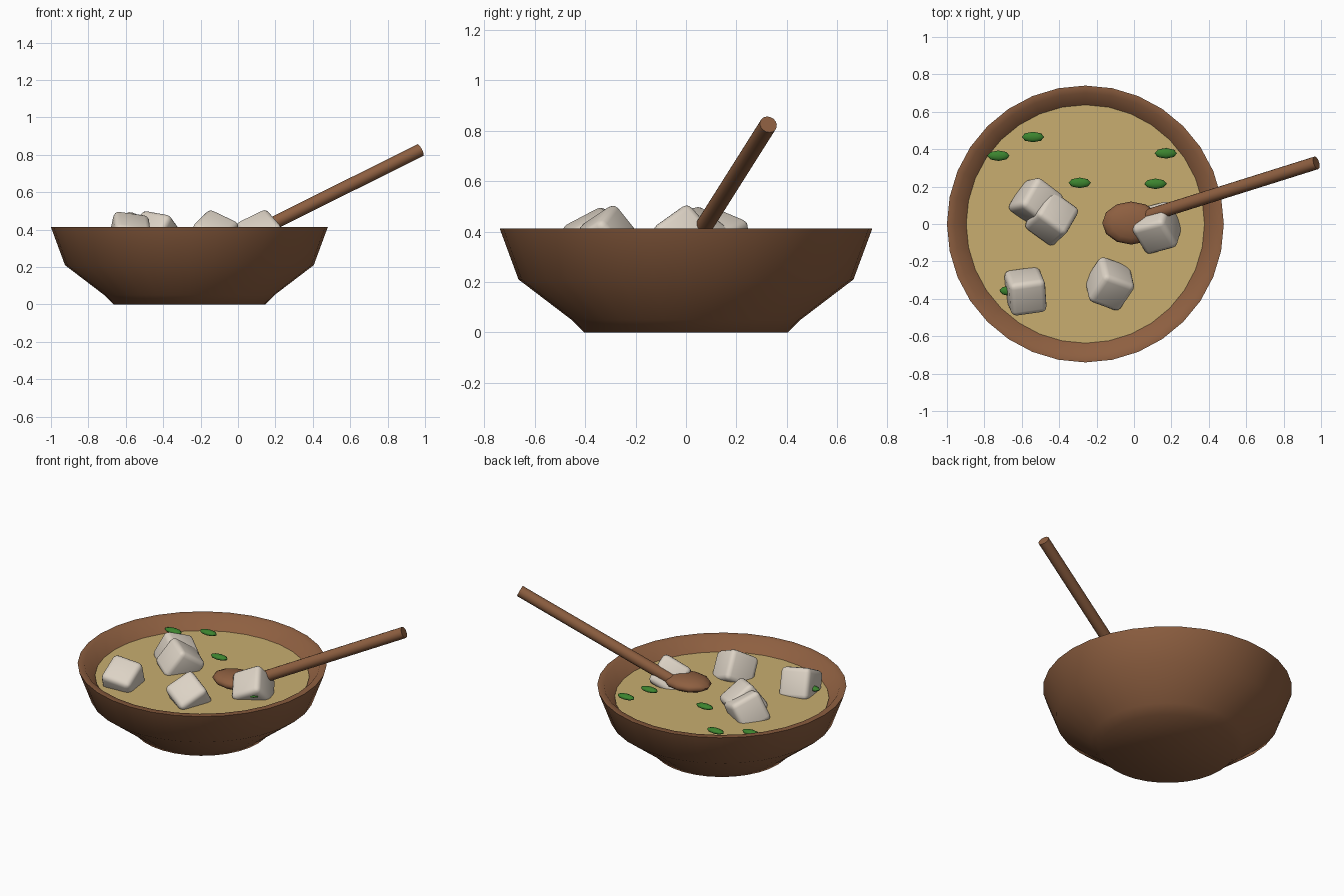
import bpy, bmesh, math
from mathutils import Vector, Euler

if "Cube" in bpy.data.objects:
    bpy.data.objects.remove(bpy.data.objects["Cube"], do_unlink=True)


def material(name, rgb):
    m = bpy.data.materials.new(name)
    m.use_nodes = True
    m.diffuse_color = (*rgb, 1)
    m.node_tree.nodes["Principled BSDF"].inputs["Base Color"].default_value = (*rgb, 1)
    return m


WOOD = material("brown wood", (0.27, 0.115, 0.052))
BROTH = material("golden broth", (0.58, 0.42, 0.16))
TOFU = material("cream tofu", (0.72, 0.65, 0.56))
GREEN = material("leaf green", (0.045, 0.23, 0.028))


def finish(name, bm, mat, angle=60):
    """Turn a bmesh into a smooth shaded object."""
    bmesh.ops.recalc_face_normals(bm, faces=bm.faces)
    mesh = bpy.data.meshes.new(name)
    bm.to_mesh(mesh)
    bm.free()
    mesh.materials.append(mat)
    obj = bpy.data.objects.new(name, mesh)
    bpy.context.collection.objects.link(obj)
    bpy.ops.object.select_all(action="DESELECT")
    obj.select_set(True)
    bpy.context.view_layer.objects.active = obj
    bpy.ops.object.shade_smooth_by_angle(angle=math.radians(angle))
    return obj


def ellipsoid(name, centre, size, mat, segments, rings, turn=(0, 0, 0)):
    bm = bmesh.new()
    bmesh.ops.create_uvsphere(bm, u_segments=segments, v_segments=rings, radius=1)
    bmesh.ops.scale(bm, vec=size, verts=bm.verts)
    obj = finish(name, bm, mat)
    obj.location = centre
    obj.rotation_euler = Euler([math.radians(a) for a in turn])
    return obj


BOWL_X = -0.26
SOUP_Z = 0.335

# Bowl: a lathed profile from the base, over the rim and down the inside
profile = [(0, 0), (0.405, 0), (0.455, 0.05), (0.665, 0.21), (0.74, 0.413),
           (0.70, 0.413), (0.615, 0.30), (0.40, 0.10), (0, 0.07)]
bm = bmesh.new()
points = [bm.verts.new((r, 0, z)) for r, z in profile]
edges = [bm.edges.new(pair) for pair in zip(points, points[1:])]
bmesh.ops.spin(bm, geom=points + edges, axis=(0, 0, 1), cent=(0, 0, 0),
               angle=math.tau, steps=32)
bmesh.ops.remove_doubles(bm, verts=bm.verts, dist=0.0005)
finish("bowl", bm, WOOD).location.x = BOWL_X

# Soup surface
bm = bmesh.new()
bmesh.ops.create_cone(bm, cap_ends=True, segments=32, radius1=0.60, radius2=0.637, depth=0.04)
finish("soup", bm, BROTH, 30).location = (BOWL_X, 0, SOUP_Z - 0.02)

# Spoon: flattened scoop and a straight round handle
ellipsoid("spoon_scoop", (-0.015, 0.005, 0.375), (0.155, 0.115, 0.045), WOOD, 12, 8)
start, end = Vector((0.03, 0.03, 0.355)), Vector((0.975, 0.327, 0.825))
bm = bmesh.new()
bmesh.ops.create_cone(bm, cap_ends=True, segments=16, radius1=0.035, radius2=0.035,
                      depth=(end - start).length)
handle = finish("spoon_handle", bm, WOOD, 40)
handle.location = (start + end) / 2
handle.rotation_mode = "QUATERNION"
handle.rotation_quaternion = (end - start).to_track_quat("Z", "Y")

# Tofu: soft-edged cubes tilted in the soup (centre, rotation in degrees)
cubes = [((-0.525, 0.115, 0.36), (20, 20, 60)),
         ((-0.44, 0.03, 0.365), (10, 35, 60)),
         ((-0.58, -0.36, 0.365), (28, 8, 8)),
         ((-0.13, -0.32, 0.36), (32, 24, -20)),
         ((0.125, -0.02, 0.36), (35, -25, 15))]
for i, (centre, turn) in enumerate(cubes):
    bm = bmesh.new()
    bmesh.ops.create_cube(bm, size=0.195)
    bmesh.ops.bevel(bm, geom=bm.edges[:], offset=0.03, segments=3, profile=0.5,
                    affect="EDGES")
    tofu = finish(f"tofu_{i + 1}", bm, TOFU)
    tofu.location = centre
    tofu.rotation_euler = Euler([math.radians(a) for a in turn])

# Chopped greens floating on the soup
leaves = [(-0.725, 0.365), (-0.54, 0.465), (0.17, 0.378), (0.115, 0.215),
          (-0.29, 0.22), (0.16, -0.102), (-0.66, -0.357)]
for i, (x, y) in enumerate(leaves):
    ellipsoid(f"leaf_{i + 1}", (x, y, 0.367), (0.06, 0.028, 0.016), GREEN, 8, 6)
